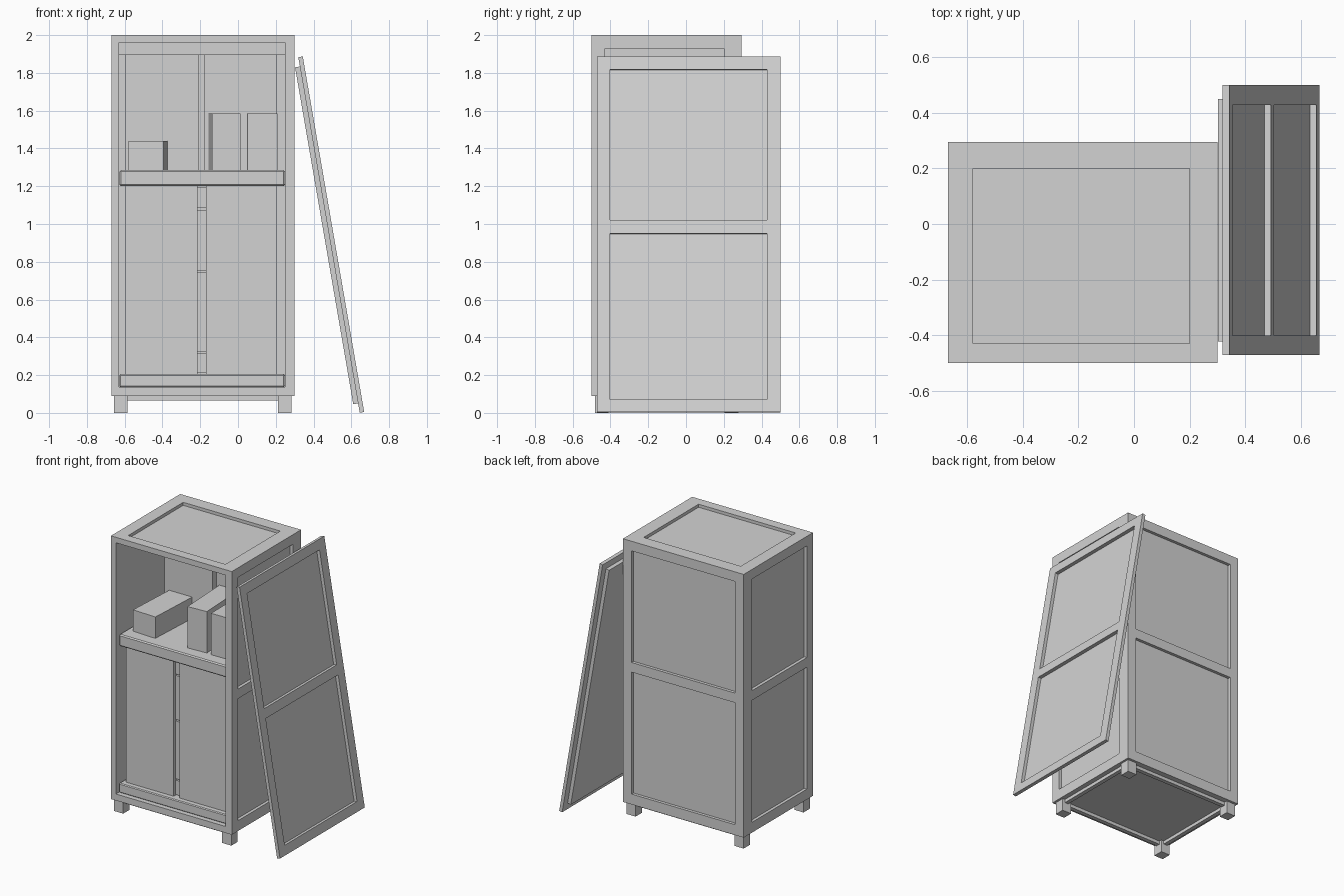
import bpy
import bmesh
from math import radians
from mathutils import Matrix, Vector

if "Cube" in bpy.data.objects:
    bpy.data.objects.remove(bpy.data.objects["Cube"])

grey = bpy.data.materials.new("light grey")
grey.use_nodes = True
colour = (0.65, 0.65, 0.65, 1)
grey.diffuse_color = colour
grey.node_tree.nodes["Principled BSDF"].inputs["Base Color"].default_value = colour


def boxes(name, parts, matrix=None, bevel=0):
    """One object from a list of (low corner, high corner) boxes."""
    bm = bmesh.new()
    for low, high in parts:
        low, high = Vector(low), Vector(high)
        place = Matrix.Translation((low + high) / 2) @ Matrix.Diagonal((*(high - low), 1))
        bmesh.ops.create_cube(bm, size=1, matrix=place)
    mesh = bpy.data.meshes.new(name)
    bm.to_mesh(mesh)
    bm.free()
    mesh.materials.append(grey)
    ob = bpy.data.objects.new(name, mesh)
    bpy.context.collection.objects.link(ob)
    if matrix:
        ob.matrix_world = matrix
    if bevel:
        mod = ob.modifiers.new("edge", "BEVEL")
        mod.width, mod.segments = bevel, 1
    return ob


def axes(origin, u, v, n):
    """Local x, y, z become panel width, panel height and outward direction."""
    m = Matrix((u, v, n)).transposed().to_4x4()
    m.translation = origin
    return m


def framed_panel(name, matrix, width, height, sides, rows, thick, raised=0.022, inset=0):
    """Frame of stiles and rails, with recessed fields in front of a backing slab."""
    a, b = sides
    parts = [((0, 0, -raised), (a, height, 0)), ((b, 0, -raised), (width, height, 0))]
    edges = [0] + [r for row in rows for r in row] + [height]
    for low, high in zip(edges[::2], edges[1::2]):
        parts.append(((a, low, -raised), (b, high, 0)))
    parts.append(((inset, inset, -thick), (width - inset, height - inset, -raised)))
    return boxes(name, parts, matrix)


# Cabinet shell
X, Y, Z = (1, 0, 0), (0, 1, 0), (0, 0, 1)
NX, NY = (-1, 0, 0), (0, -1, 0)
wall_rows = [(0.075, 0.96), (1.03, 1.84)]
framed_panel("left_side", axes((0.3, -0.5, 0.09), Y, Z, X), 0.75, 1.87, (0.07, 0.7), wall_rows, 0.05)
framed_panel("right_side", axes((-0.67, 0.25, 0.09), NY, Z, NX), 0.75, 1.87, (0.05, 0.68), wall_rows, 0.04)
framed_panel("back", axes((0.3, 0.295, 0.09), NX, Z, Y), 0.97, 1.87, (0.07, 0.9), wall_rows, 0.045)
framed_panel("top", axes((-0.67, -0.5, 2), X, Y, Z), 0.97, 0.795, (0.09, 0.87), [(0.07, 0.7)], 0.04)
boxes("bottom", [((-0.63, -0.5, 0.09), (0.25, 0.25, 0.137))])

# Feet with the rails between them
feet = [((x, y, 0), (x + 0.073, y + 0.073, 0.09)) for x in (-0.657, 0.211) for y in (-0.482, 0.204)]
boxes("feet", feet)
rails = [((-0.584, y, 0.066), (0.211, y + 0.03, 0.09)) for y in (-0.46, 0.225)]
rails += [((x, -0.409, 0.066), (x + 0.03, 0.204, 0.09)) for x in (-0.635, 0.235)]
boxes("foot_rails", rails)

# Inside: shelf, base rail and the deep upper rail
boxes("shelf", [((-0.628, -0.47, 1.2), (0.248, 0.25, 1.285))], bevel=0.008)
boxes("base_rail", [((-0.628, -0.47, 0.137), (0.248, 0.25, 0.205))], bevel=0.006)
boxes("upper_rail", [((-0.63, 0.0, 1.895), (0.25, 0.25, 1.96))])

# Lower fronts with a set-back, segmented post between them
boxes("lower_fronts", [((-0.598, -0.43, 0.205), (-0.215, 0, 1.2)),
                       ((-0.17, -0.43, 0.205), (0.205, 0, 1.2))])
levels = (0.205, 0.32, 0.75, 1.08, 1.2)
boxes("centre_post", [((-0.215, -0.41, low + 0.005), (-0.17, -0.3, high - 0.005))
                      for low, high in zip(levels, levels[1:])])

# Upper backing boards
boxes("upper_backing", [((-0.598, 0.01, 1.285), (-0.21, 0.1, 1.895)),
                        ((-0.18, 0.01, 1.285), (0.205, 0.1, 1.895))])

# Boxes standing on the shelf, slightly turned
for name, x, width, height, turn in (("low_box", -0.477, 0.185, 0.155, -3),
                                     ("tall_box", -0.072, 0.15, 0.3, 3),
                                     ("side_box", 0.128, 0.16, 0.3, 0.5)):
    place = Matrix.Translation((x, -0.18, 1.285)) @ Matrix.Rotation(radians(turn), 4, "Z")
    boxes(name, [((-width / 2, -0.2, 0), (width / 2, 0.2, height))], place)

# Loose door leaning beside the cabinet
lean = Matrix.Rotation(radians(-9.8), 4, "Y")
door = Matrix.Translation((0.668, 0, 0.005)) @ lean @ axes((0, -0.472, 0), Y, Z, X)
framed_panel("leaning_door", door, 0.972, 1.91, (0.07, 0.9), [(0.068, 0.96), (1.03, 1.84)],
             0.05, raised=0.024, inset=0.05)
